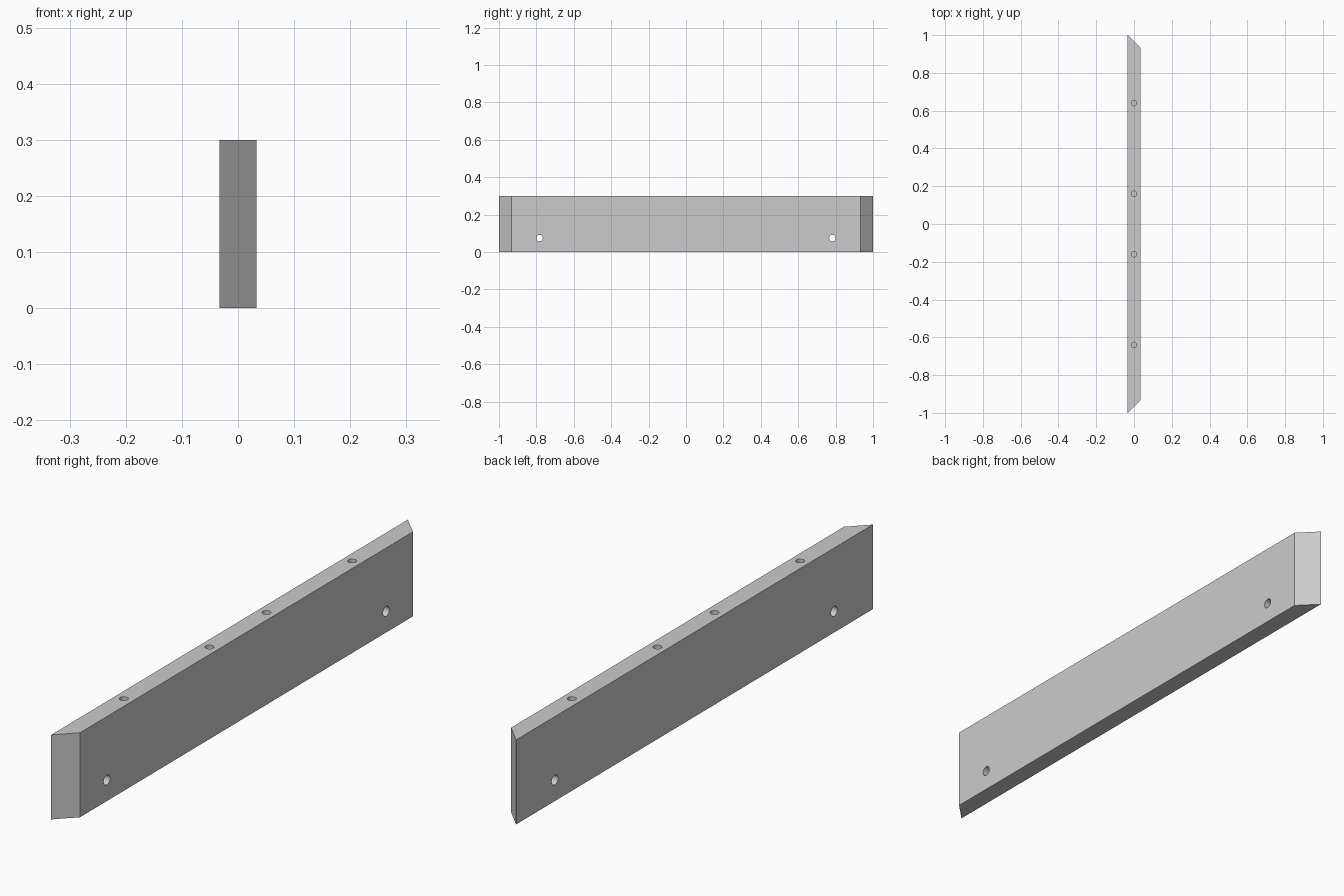
import bpy, bmesh
from math import pi, radians

if "Cube" in bpy.data.objects:
    bpy.data.objects.remove(bpy.data.objects["Cube"])

HALF_T, HEIGHT = 0.0333, 0.30
LONG, SHORT = 1.0, 0.933          # half lengths of the two mitred faces

# Board: mitred plan profile extruded upward
bm = bmesh.new()
plan = [(-HALF_T, -LONG), (HALF_T, -SHORT), (HALF_T, SHORT), (-HALF_T, LONG)]
base = bm.faces.new([bm.verts.new((x, y, 0)) for x, y in plan])
ext = bmesh.ops.extrude_face_region(bm, geom=[base])
top = [v for v in ext["geom"] if isinstance(v, bmesh.types.BMVert)]
bmesh.ops.translate(bm, verts=top, vec=(0, 0, HEIGHT))
bmesh.ops.recalc_face_normals(bm, faces=bm.faces)
mesh = bpy.data.meshes.new("mitred_board")
bm.to_mesh(mesh)
bm.free()
board = bpy.data.objects.new("mitred_board", mesh)
bpy.context.collection.objects.link(board)


def drill(name, radius, depth, loc, rot=(0, 0, 0)):
    """Cut a round hole in the board with a temporary cylinder."""
    bpy.ops.mesh.primitive_cylinder_add(vertices=32, radius=radius, depth=depth,
                                        location=loc, rotation=rot)
    cutter = bpy.context.object
    cutter.name = name
    cutter.hide_render = True
    mod = board.modifiers.new(name, 'BOOLEAN')
    mod.operation = 'DIFFERENCE'
    mod.solver = 'EXACT'
    mod.object = cutter
    bpy.context.view_layer.objects.active = board
    bpy.ops.object.modifier_apply(modifier=name)
    bpy.data.objects.remove(cutter, do_unlink=True)


PIN_DEPTH = 0.10
for side in (-1, 1):
    # Screw hole through the thickness
    drill("screw_hole", 0.0175, 0.2, (0, side * 0.783, 0.075), (0, pi / 2, 0))
    # Blind dowel holes in the top edge
    for y in (0.16, 0.64):
        drill("dowel_hole", 0.0145, PIN_DEPTH * 2, (0, side * y, HEIGHT))

# Smooth hole walls, crisp board edges
bpy.ops.object.select_all(action='DESELECT')
board.select_set(True)
bpy.context.view_layer.objects.active = board
bpy.ops.object.shade_smooth_by_angle(angle=radians(30))
